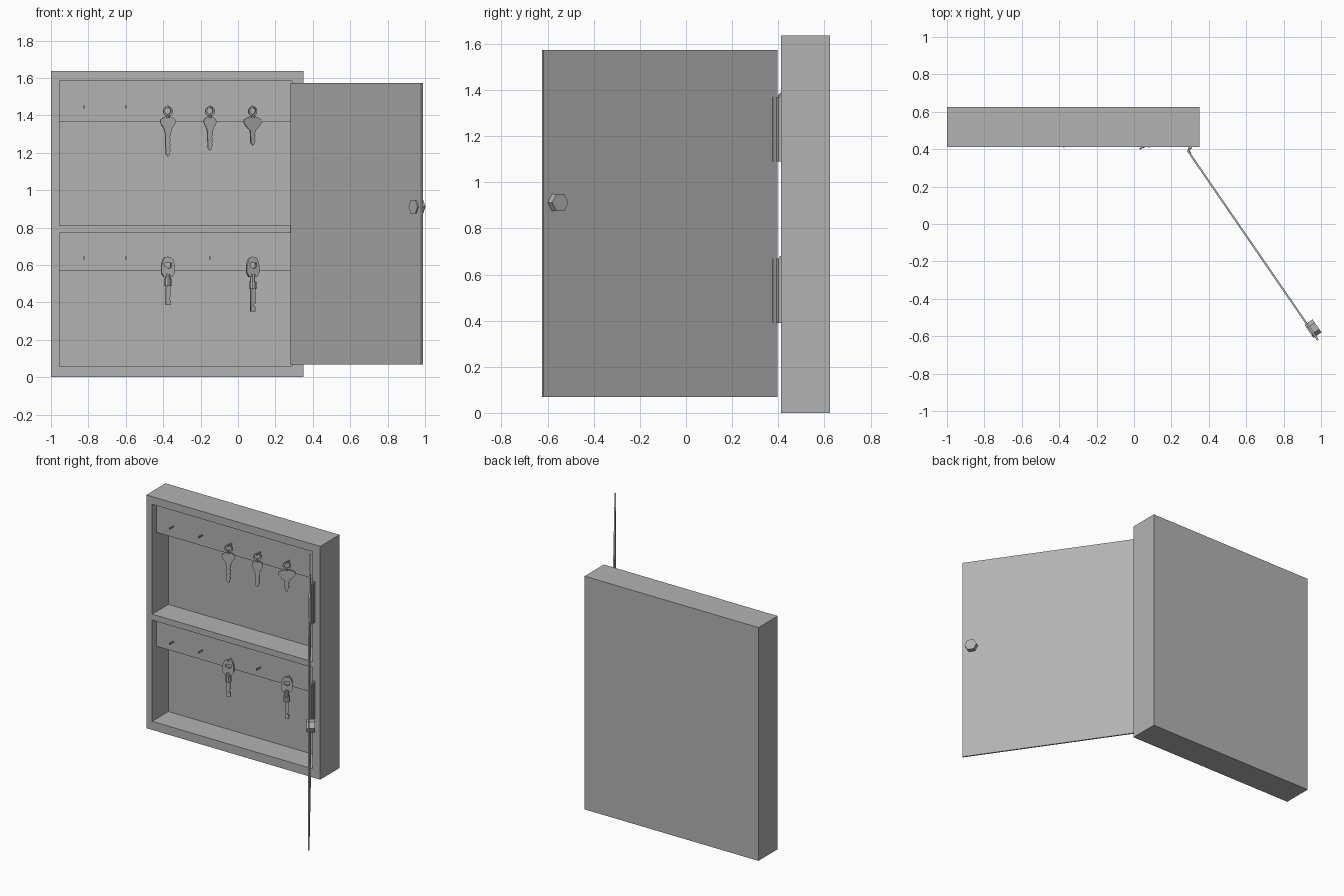
import bpy, math
from mathutils import Vector, Matrix

if "Cube" in bpy.data.objects:
    bpy.data.objects.remove(bpy.data.objects["Cube"])


def box(name, x, y, z):
    bpy.ops.mesh.primitive_cube_add(size=1)
    o = bpy.context.object
    o.name = name
    m = Matrix.LocRotScale(Vector([(a[0] + a[1]) / 2 for a in (x, y, z)]), None,
                           Vector([a[1] - a[0] for a in (x, y, z)]))
    o.data.transform(m)
    return o


def cyl(name, r, depth, loc, rot=(0, 0, 0), sides=8):
    bpy.ops.mesh.primitive_cylinder_add(vertices=sides, radius=r, depth=depth,
                                        location=loc, rotation=rot)
    bpy.context.object.name = name
    return bpy.context.object


def plate(name, loops, thick, loc, yaw):
    """Flat upright plate; the first loop is the outline, the others are holes."""
    cu = bpy.data.curves.new(name, 'CURVE')
    cu.dimensions, cu.fill_mode, cu.extrude = '2D', 'BOTH', thick / 2
    for pts in loops:
        s = cu.splines.new('POLY')
        s.points.add(len(pts) - 1)
        for p, (x, z) in zip(s.points, pts):
            p.co = (x, z, 0, 1)
        s.use_cyclic_u = True
    tmp = bpy.data.objects.new(name + "_curve", cu)
    bpy.context.collection.objects.link(tmp)
    me = bpy.data.meshes.new_from_object(tmp.evaluated_get(bpy.context.evaluated_depsgraph_get()))
    bpy.data.objects.remove(tmp)
    o = bpy.data.objects.new(name, me)
    bpy.context.collection.objects.link(o)
    o.location, o.rotation_euler = loc, (math.pi / 2, 0, yaw)
    return o


def circle(r, z, n=12):
    return [(r * math.cos(i * math.tau / n), z + r * math.sin(i * math.tau / n)) for i in range(n)]


# Cabinet shell with two compartments
F, B, T, R = 0.412, 0.625, 1.637, 0.29
box("back_panel", (-0.955, R), (0.592, B), (0.06, 1.583))
box("left_side", (-1, -0.955), (F, B), (0, T))
box("right_side", (R, 0.35), (F, B), (0, T))
box("bottom_board", (-0.955, R), (F, B), (0, 0.06))
box("top_board", (-0.955, R), (F, B), (1.583, T))
box("middle_shelf", (-0.955, R), (F, 0.592), (0.77, 0.812))

# Hook rails and pegs
HOOK_X = [-0.825 + 0.225 * i for i in range(5)]
for row, (z0, z1, hz) in {"upper": (1.367, 1.583, 1.443), "lower": (0.567, 0.77, 0.635)}.items():
    box(row + "_hook_rail", (-0.955, R), (0.462, 0.592), (z0, z1))
    for x in HOOK_X:
        cyl(row + "_hook", 0.005, 0.042, (x, 0.443, hz), (math.pi / 2, 0, 0))
        box(row + "_hook_tip", (x - 0.004, x + 0.004), (0.417, 0.424), (hz - 0.006, hz + 0.009))


# Upper flat keys: ring, shaped bow and toothed blade
def flat_key(x, w, bow, length, yaw):
    blade = 0.016
    loc = (x, 0.43, 1.45)
    right = [(0.010, -0.055), (w * .6, -0.062), (w * .95, -0.072), (w, -0.088), (w * .8, -0.105),
             (w * .5, -0.122), (blade, -bow)]
    left = [(-a, b) for a, b in reversed(right)]
    n = 4
    step = (length - bow - 0.02) / n
    teeth = []
    for i in range(n):
        z = -bow - 0.005 - i * step
        teeth += [(blade, z - step * .35), (blade - 0.007, z - step * .7)]
    outline = right + teeth + [(0.008, -length + 0.006), (0, -length),
                               (-0.012, -length + 0.012)] + left
    plate("flat_key", [outline], 0.008, loc, yaw)
    plate("key_loop", [circle(0.027, -0.028), circle(0.018, -0.025)], 0.008, loc, yaw)
    cyl("key_loop_neck", 0.009, 0.014, (x, loc[1], loc[2] - 0.056))


flat_key(-0.375, 0.044, 0.145, 0.270, 0.35)
flat_key(-0.15, 0.036, 0.145, 0.238, 0.40)
flat_key(0.078, 0.056, 0.130, 0.210, 0.55)


# Lower long keys: rounded bow with slot, collar, shaft and bit
def long_key(x, length, yaw):
    loc = (x, 0.43, 0.643)
    right = [(0.016, -0.002), (0.028, -0.014), (0.037, -0.045), (0.037, -0.085), (0.022, -0.108)]
    bow = right + [(-a, b) for a, b in reversed(right)]
    slot = [(-0.018, -0.032), (0.018, -0.032), (0.018, -0.056), (0.004, -0.062), (-0.018, -0.050)]
    plate("long_key_bow", [bow, slot], 0.016, loc, yaw)
    c = length * 0.52
    cyl("long_key_neck", 0.014, c - 0.09, (x, loc[1], loc[2] - (c + 0.09) / 2))
    cyl("long_key_collar", 0.021, 0.04, (x, loc[1], loc[2] - c), sides=10)
    blade = [(0.013, -c), (0.013, -length + 0.045), (0.006, -length + 0.04),
             (0.006, -length + 0.03), (0.015, -length + 0.026), (0.015, -length),
             (-0.012, -length), (-0.012, -c)]
    plate("long_key_blade", [blade], 0.012, loc, yaw)


long_key(-0.375, 0.258, 0.3)
long_key(0.078, 0.293, 0.5)

# Open door with knob, swung on the right-hand hinges
door = box("door", (0, 1.232), (-0.005, 0.005), (0.068, 1.573))
knob = cyl("door_knob", 0.042, 0.052, (1.166, 0.013, 0.912), (math.pi / 2, 0, 0), 6)
knob.data.transform(Matrix.Rotation(math.pi / 6, 4, 'Z'))
swing = Matrix.Translation((0.286, 0.394, 0)) @ Matrix.Rotation(math.radians(-55.5), 4, 'Z')
parts = [door, knob]

# Hinges: barrel, door leaf and cabinet leaf
for z in (0.39, 1.09):
    parts.append(box("hinge_door_leaf", (0, 0.026), (0.004, 0.009), (z, z + 0.28)))
    cyl("hinge_barrel", 0.009, 0.28, (0.297, 0.402, z + 0.14))
    box("hinge_cabinet_leaf", (0.291, 0.309), (0.405, 0.414), (z, z + 0.29))

bpy.context.view_layer.update()
for p in parts:
    p.matrix_world = swing @ p.matrix_world

# One dark grey finish for everything
grey = bpy.data.materials.new("dark_grey")
grey.diffuse_color = (0.45, 0.45, 0.45, 1)
grey.use_nodes = True
grey.node_tree.nodes["Principled BSDF"].inputs["Base Color"].default_value = grey.diffuse_color
for o in bpy.context.scene.objects:
    o.data.materials.clear()
    o.data.materials.append(grey)
